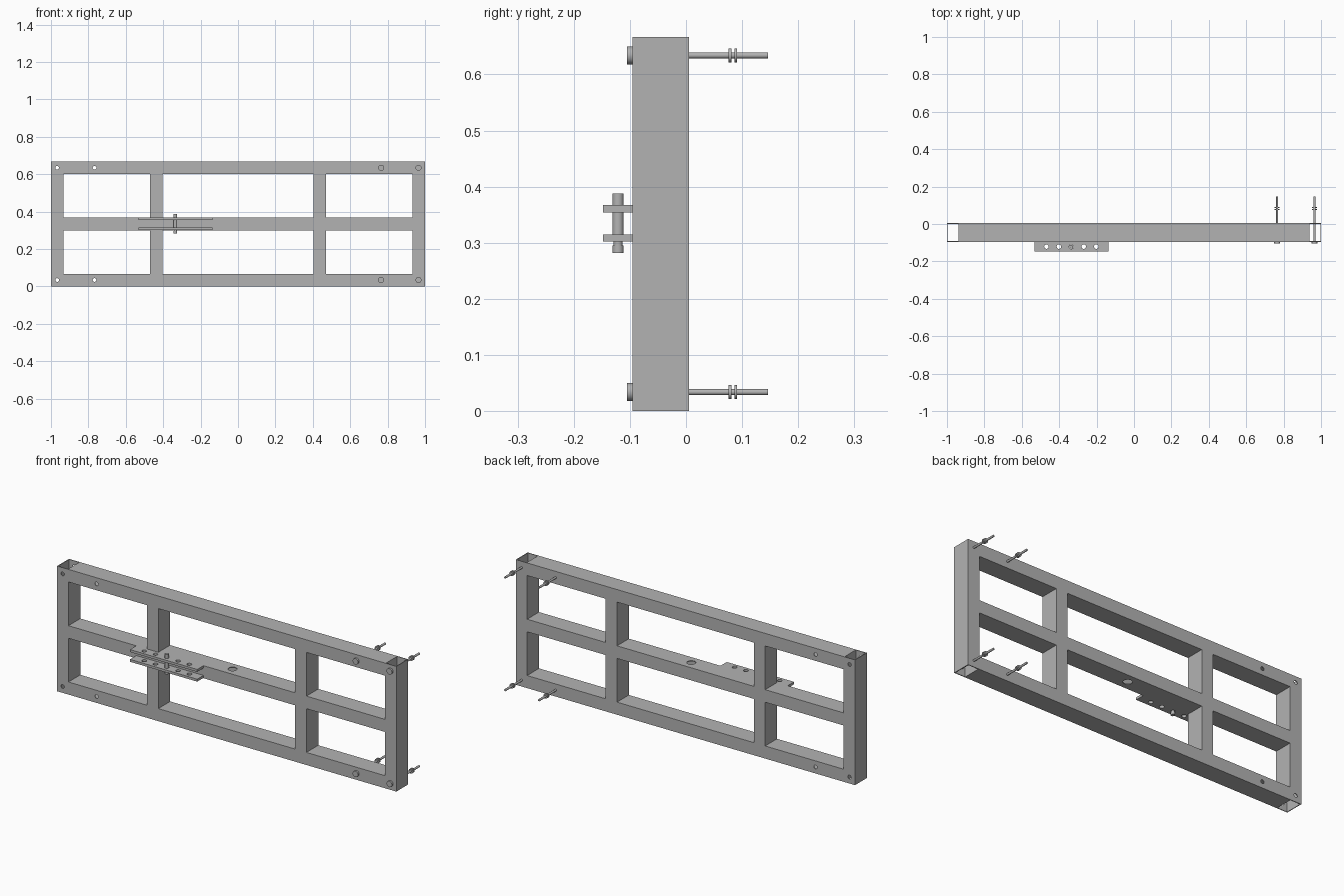
import bpy, bmesh
from mathutils import Matrix, Vector

cube = bpy.data.objects.get("Cube")
if cube:
    bpy.data.objects.remove(cube, do_unlink=True)

steel = bpy.data.materials.new("steel grey")
steel.use_nodes = True
GREY = (0.45, 0.45, 0.45, 1)
steel.diffuse_color = GREY
steel.node_tree.nodes["Principled BSDF"].inputs["Base Color"].default_value = GREY

FRONT, BACK = -0.095, 0.005
MID_Y = (FRONT + BACK) / 2
WALL = 0.004
BAR = 0.067
HEIGHT = 0.667


def finish(name, bm, smooth=False):
    bmesh.ops.recalc_face_normals(bm, faces=bm.faces[:])
    mesh = bpy.data.meshes.new(name)
    bm.to_mesh(mesh)
    bm.free()
    mesh.materials.append(steel)
    obj = bpy.data.objects.new(name, mesh)
    bpy.context.collection.objects.link(obj)
    bpy.ops.object.select_all(action='DESELECT')
    obj.select_set(True)
    bpy.context.view_layer.objects.active = obj
    if smooth:
        bpy.ops.object.shade_smooth_by_angle()
    return obj


def add_cylinder(bm, start, end, radius):
    a, b = Vector(start), Vector(end)
    turn = (b - a).to_track_quat('Z', 'Y').to_matrix().to_4x4()
    bmesh.ops.create_cone(bm, cap_ends=True, segments=24, radius1=radius, radius2=radius,
                          depth=(b - a).length, matrix=Matrix.Translation((a + b) / 2) @ turn)


def drill(obj, holes):
    """Cut round holes, each given as (start, end, radius)."""
    bm = bmesh.new()
    for hole in holes:
        add_cylinder(bm, *hole)
    cutter = finish("hole_cutter", bm)
    cutter.hide_render = True
    mod = obj.modifiers.new("holes", 'BOOLEAN')
    mod.operation, mod.solver, mod.object = 'DIFFERENCE', 'EXACT', cutter
    bpy.context.view_layer.objects.active = obj
    bpy.ops.object.modifier_apply(modifier=mod.name)
    bpy.data.objects.remove(cutter, do_unlink=True)


def tube(name, low, high, across, upright):
    """Hollow rectangular bar from low to high, starting at 'across' on the other axis."""
    bm = bmesh.new()
    rings = []
    for end in (low, high):
        for inset in (0, WALL):
            u0, u1 = across + inset, across + BAR - inset
            v0, v1 = FRONT + inset, BACK - inset
            corners = [(u0, v0), (u1, v0), (u1, v1), (u0, v1)]
            rings.append([bm.verts.new((u, v, end) if upright else (end, v, u))
                          for u, v in corners])
    outer_a, inner_a, outer_b, inner_b = rings
    for i in range(4):
        j = (i + 1) % 4
        for p, q in ((outer_a, outer_b), (inner_a, inner_b),
                     (outer_a, inner_a), (outer_b, inner_b)):
            bm.faces.new((p[i], p[j], q[j], q[i]))
    return finish(name, bm)


# Frame: end posts, rails and short inner posts
BOLT_Z = (0.034, 0.634)
CENTRE_Z = (HEIGHT - BAR) / 2
INNER = 1 - BAR


def through(x, z):
    return ((x, FRONT - 0.05, z), (x, BACK + 0.05, z), 0.01)


right_post = tube("right_end_post", 0, HEIGHT, -1, True)
drill(right_post, [through(-0.967, z) for z in BOLT_Z])
tube("left_end_post", 0, HEIGHT, INNER, True)

for name, z, bolt_z in (("bottom_rail", 0, BOLT_Z[0]), ("top_rail", HEIGHT - BAR, BOLT_Z[1])):
    rail = tube(name, -INNER, INNER, z, False)
    drill(rail, [through(-0.767, bolt_z)])

middle = tube("middle_rail", -INNER, INNER, CENTRE_Z, False)
drill(middle, [((0, MID_Y, 0.2), (0, MID_Y, 0.5), 0.022)])

for side, x in (("right", -0.47), ("left", 0.47 - BAR)):
    tube(side + "_lower_post", BAR, CENTRE_Z, x, True)
    tube(side + "_upper_post", CENTRE_Z + BAR, HEIGHT - BAR, x, True)

# Drilled latch plates on the front of the middle rail
PIN_X, PIN_Y = -0.335, -0.121
for name, z in (("lower_latch_plate", 0.3085), ("upper_latch_plate", 0.3605)):
    bm = bmesh.new()
    bmesh.ops.create_cube(bm, size=1, matrix=Matrix.Translation((PIN_X, -0.1215, z))
                          @ Matrix.Diagonal((0.396, 0.053, 0.013, 1)))
    plate = finish(name, bm)
    drill(plate, [((PIN_X + i * 0.0665, PIN_Y, z - 0.05), (PIN_X + i * 0.0665, PIN_Y, z + 0.05), 0.012)
                  for i in range(-2, 3)])

# Latch pin with a narrower neck near its foot
bm = bmesh.new()
for z0, z1, r in ((0.282, 0.295, 0.01), (0.295, 0.302, 0.008), (0.302, 0.388, 0.01)):
    add_cylinder(bm, (PIN_X, PIN_Y, z0), (PIN_X, PIN_Y, z1), r)
finish("latch_pin", bm, True)

# Bolts with head, shank and two nuts
for x in (0.765, 0.965):
    for z in BOLT_Z:
        bm = bmesh.new()
        for y0, y1, r in ((FRONT - 0.01, FRONT, 0.016), (FRONT, 0.146, 0.0055),
                          (0.076, 0.081, 0.0125), (0.086, 0.091, 0.0125)):
            add_cylinder(bm, (x, y0, z), (x, y1, z), r)
        finish("frame_bolt", bm, True)
